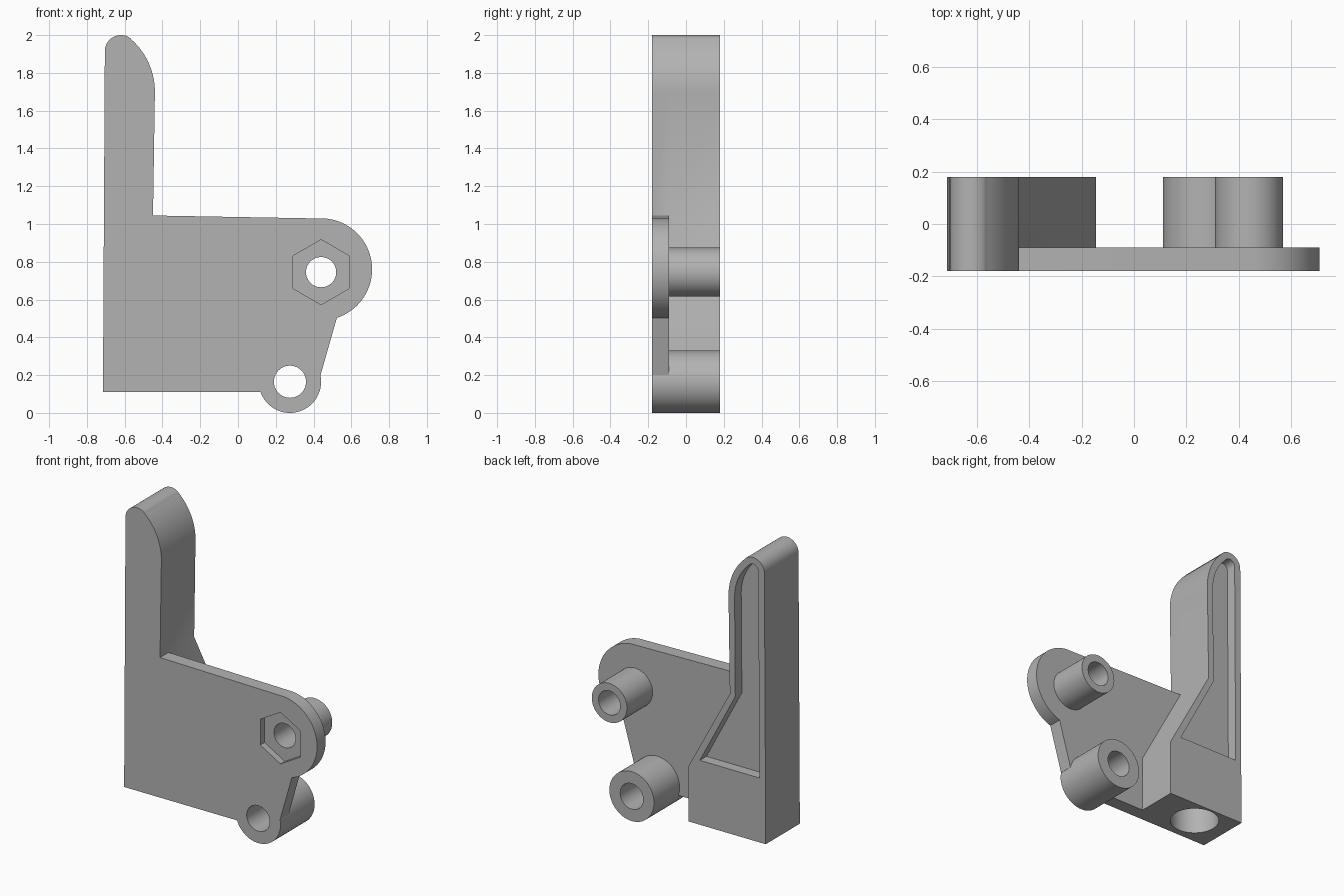
import bpy, bmesh
from math import radians, cos, sin, atan2, degrees
from mathutils import Matrix

cube = bpy.data.objects.get("Cube")
if cube:
    bpy.data.objects.remove(cube, do_unlink=True)

FRONT, PLATE_BACK, BACK = -0.18, -0.09, 0.18
UPPER, LOWER = (0.44, 0.745), (0.275, 0.165)

grey = bpy.data.materials.new("plain grey")
grey.use_nodes = True
grey.diffuse_color = (0.45, 0.45, 0.45, 1)
grey.node_tree.nodes["Principled BSDF"].inputs["Base Color"].default_value = (0.45, 0.45, 0.45, 1)


def arc(center, radius, start, end, steps=24):
    angles = [radians(start + (end - start) * i / steps) for i in range(steps + 1)]
    return [(center[0] + radius * cos(a), center[1] + radius * sin(a)) for a in angles]


def circle(center, radius, sides=64, turn=0):
    return arc(center, radius, turn, turn + 360, sides)[:-1]


def finish(name, bm):
    bmesh.ops.recalc_face_normals(bm, faces=bm.faces)
    mesh = bpy.data.meshes.new(name)
    bm.to_mesh(mesh)
    bm.free()
    mesh.materials.append(grey)
    obj = bpy.data.objects.new(name, mesh)
    bpy.context.collection.objects.link(obj)
    return obj


def prism(name, profile, y0, y1):
    """Extrude an x-z profile from y0 to y1."""
    bm = bmesh.new()
    face = bm.faces.new([bm.verts.new((x, y0, z)) for x, z in profile])
    new = bmesh.ops.extrude_face_region(bm, geom=[face])["geom"]
    bmesh.ops.translate(bm, vec=(0, y1 - y0, 0),
                        verts=[v for v in new if isinstance(v, bmesh.types.BMVert)])
    return finish(name, bm)


def combine(target, tool, operation):
    mod = target.modifiers.new(tool.name, "BOOLEAN")
    mod.operation, mod.solver, mod.object = operation, "EXACT", tool
    bpy.context.view_layer.objects.active = target
    bpy.ops.object.modifier_apply(modifier=mod.name)
    bpy.data.objects.remove(tool, do_unlink=True)


def rounded_tip(inset):
    """Post tip, from its inner side over the top to the outer side."""
    small, big = (-0.62, 1.915), (-0.81, 1.70)
    meet = degrees(atan2(small[1] - big[1], small[0] - big[0]))
    return (arc(big, 0.37 - inset, 0, meet)
            + arc(small, 0.085 - inset, meet, 180)[1:])


# Post with sloped gusset
tip = rounded_tip(0)
post = [(-0.715, 0.11), (-0.145, 0.11), (-0.145, 0.48), (-0.45, 1.045)] + tip

# Front plate, sharing the post silhouette
plate = ([(-0.715, 0.11), (0.275, 0.11), (0.437, 0.20)]
         + arc((0.44, 0.76), 0.27, -72, 84, 40) + [(-0.45, 1.045)] + tip)

body = prism("bracket_body", plate, FRONT, PLATE_BACK)
combine(body, prism("post", post, PLATE_BACK, BACK), "UNION")

# Tubular bosses
combine(body, prism("upper_boss", circle(UPPER, 0.13), -0.12, BACK), "UNION")
combine(body, prism("lower_boss", circle(LOWER, 0.165), FRONT, BACK), "UNION")

# Through holes and hexagonal nut recess
combine(body, prism("upper_hole", circle(UPPER, 0.08), -0.3, 0.3), "DIFFERENCE")
combine(body, prism("lower_hole", circle(LOWER, 0.085), -0.3, 0.3), "DIFFERENCE")
combine(body, prism("nut_recess", circle(UPPER, 0.172, 6, 30), -0.3, -0.135), "DIFFERENCE")

# Pocket in the back of the post
pocket = [(-0.668, 0.54), (-0.228, 0.54), (-0.49, 1.035)] + rounded_tip(0.045)
combine(body, prism("back_pocket", pocket, 0.11, 0.3), "DIFFERENCE")

# Round socket in the underside of the post
bm = bmesh.new()
bmesh.ops.create_cone(bm, cap_ends=True, segments=64, radius1=0.15, radius2=0.15,
                      depth=0.7, matrix=Matrix.Translation((-0.475, 0.015, 0.13)))
combine(body, finish("base_socket", bm), "DIFFERENCE")

bpy.ops.object.select_all(action="DESELECT")
body.select_set(True)
bpy.context.view_layer.objects.active = body
bpy.ops.object.shade_smooth_by_angle(angle=radians(30))
